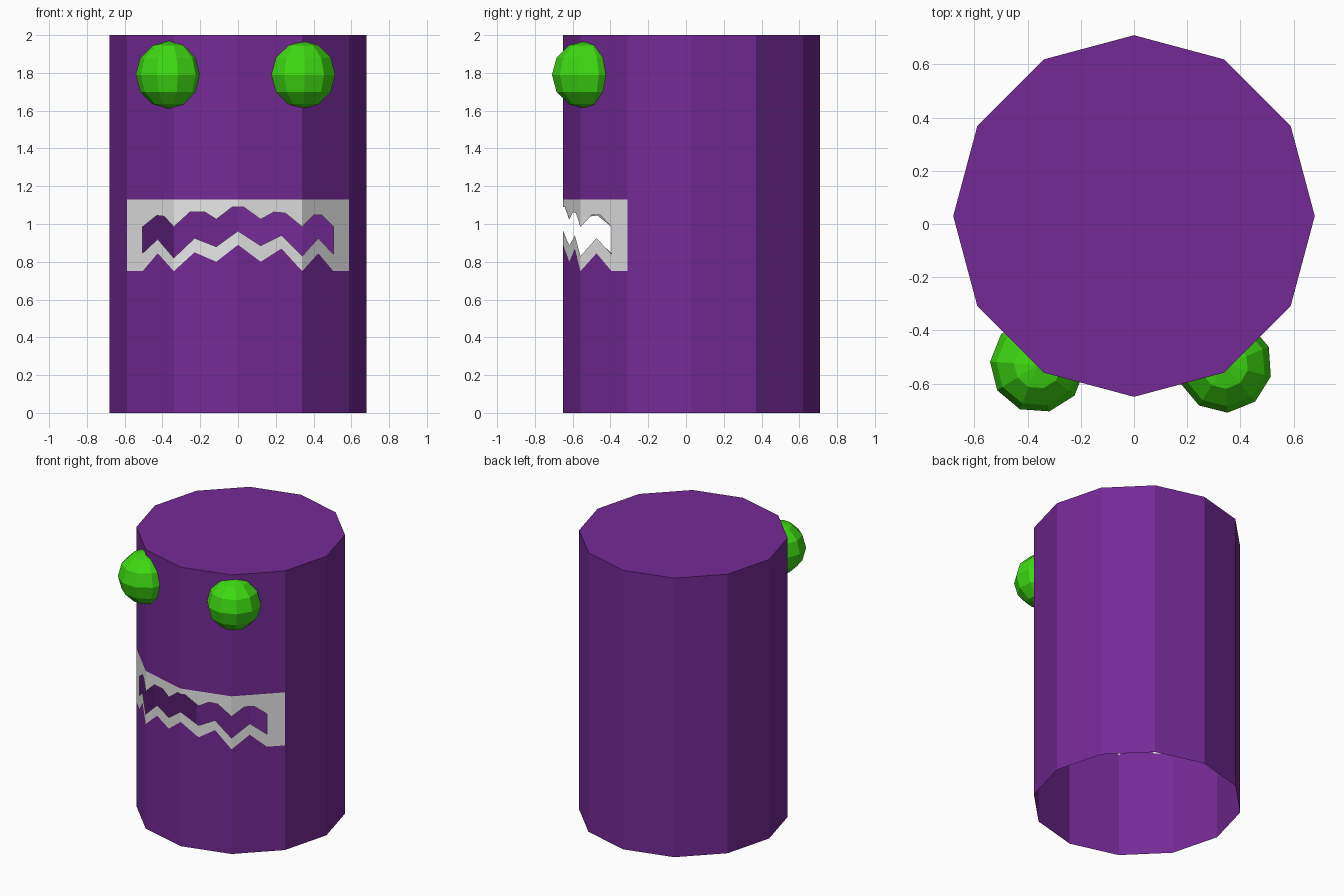
import bpy, bmesh, math
from mathutils import Matrix

cube = bpy.data.objects.get("Cube")
if cube:
    bpy.data.objects.remove(cube, do_unlink=True)


def material(name, rgb):
    m = bpy.data.materials.new(name)
    m.use_nodes = True
    m.diffuse_color = (*rgb, 1)
    bsdf = next(n for n in m.node_tree.nodes if n.type == 'BSDF_PRINCIPLED')
    bsdf.inputs["Base Color"].default_value = (*rgb, 1)
    return m


purple = material("purple", (0.175, 0.023, 0.305))
white = material("white", (0.8, 0.8, 0.8))
green = material("green", (0.048, 0.70, 0.006))


def make_object(name, bm, mats):
    mesh = bpy.data.meshes.new(name)
    bm.to_mesh(mesh)
    bm.free()
    for m in mats:
        mesh.materials.append(m)
    ob = bpy.data.objects.new(name, mesh)
    bpy.context.collection.objects.link(ob)
    return ob


# Twelve-sided body ring, starting at the front corner
R, CY, H = 0.68, 0.03, 2.0
ring = [(R * math.sin(math.radians(30 * i)), CY - R * math.cos(math.radians(30 * i)))
        for i in range(12)]
EDGE = ring[2][0]      # half width of the mouth, four facets wide
KNEE = ring[1][0]


def lerp(points, x):
    for (x0, z0), (x1, z1) in zip(points, points[1:]):
        if x <= x1 + 1e-6:
            return z0 + (z1 - z0) * (x - x0) / (x1 - x0)
    return points[-1][1]


def front_y(x):
    return lerp([(0, ring[0][1]), (KNEE, ring[1][1]), (EDGE, ring[2][1])], abs(x))


# Mouth outlines as (x, z) points
lip_bottom = [(-EDGE, .75), (-.505, .75), (-.425, .845), (-.34, .75), (-.23, .85),
              (-.115, .80), (0, .89), (.12, .80), (.23, .87), (.34, .75),
              (.425, .845), (.505, .75), (EDGE, .75)]
hole_bottom = [(-.505, .845), (-.425, .92), (-.34, .82), (-.23, .925), (-.115, .88),
               (0, .963), (.12, .885), (.23, .94), (.34, .83), (.425, .925), (.505, .84)]
hole_top = [(-.505, .985), (-.43, 1.045), (-.39, 1.04), (-.34, .985), (-.255, 1.063),
            (-.175, 1.063), (-.115, 1.025), (-.03, 1.09), (.03, 1.09), (.12, 1.025),
            (.19, 1.063), (.25, 1.058), (.34, .985), (.4, 1.047), (.445, 1.047), (.505, .985)]
LIP_TOP = 1.13

cuts = sorted({round(x, 4) for x, z in lip_bottom + hole_bottom + hole_top}
              | {round(s * KNEE, 4) for s in (-1, 1)})

# Front wall columns: purple, white lip, open hole, white lip, purple
body = bmesh.new()
mouth = bmesh.new()


def panel(bm, x0, x1, low, high):
    corners = [(x0, low[0]), (x1, low[1]), (x1, high[1]), (x0, high[0])]
    bm.faces.new([bm.verts.new((x, front_y(x), z)) for x, z in corners])


for x0, x1 in zip(cuts, cuts[1:]):
    if x1 - x0 < 0.002:
        continue
    bottom = [lerp(lip_bottom, x) for x in (x0, x1)]
    panel(body, x0, x1, (0, 0), bottom)
    panel(body, x0, x1, (LIP_TOP, LIP_TOP), (H, H))
    if abs(x0 + x1) / 2 < .505:
        panel(mouth, x0, x1, bottom, [lerp(hole_bottom, x) for x in (x0, x1)])
        panel(mouth, x0, x1, [lerp(hole_top, x) for x in (x0, x1)], (LIP_TOP, LIP_TOP))
    else:
        panel(mouth, x0, x1, bottom, (LIP_TOP, LIP_TOP))

# Remaining walls and the lid; the underside stays open
for i in range(2, 10):
    a, b = ring[i], ring[i + 1]
    body.faces.new([body.verts.new(p) for p in
                    ((*a, 0), (*b, 0), (*b, H), (*a, H))])
body.faces.new([body.verts.new((*p, H)) for p in ring])

for bm in (body, mouth):
    bmesh.ops.remove_doubles(bm, verts=bm.verts, dist=0.0005)
make_object("body", body, [purple])
make_object("mouth", mouth, [white])

# Low-poly ball eyes
for name, x, phase in (("right_eye", -.362, 14), ("left_eye", .34, 4)):
    bm = bmesh.new()
    bmesh.ops.create_uvsphere(
        bm, u_segments=10, v_segments=6, radius=.18,
        matrix=Matrix.Translation((x, -.53, 1.79)) @ Matrix.Rotation(math.radians(phase), 4, 'Z'))
    make_object(name, bm, [green])
